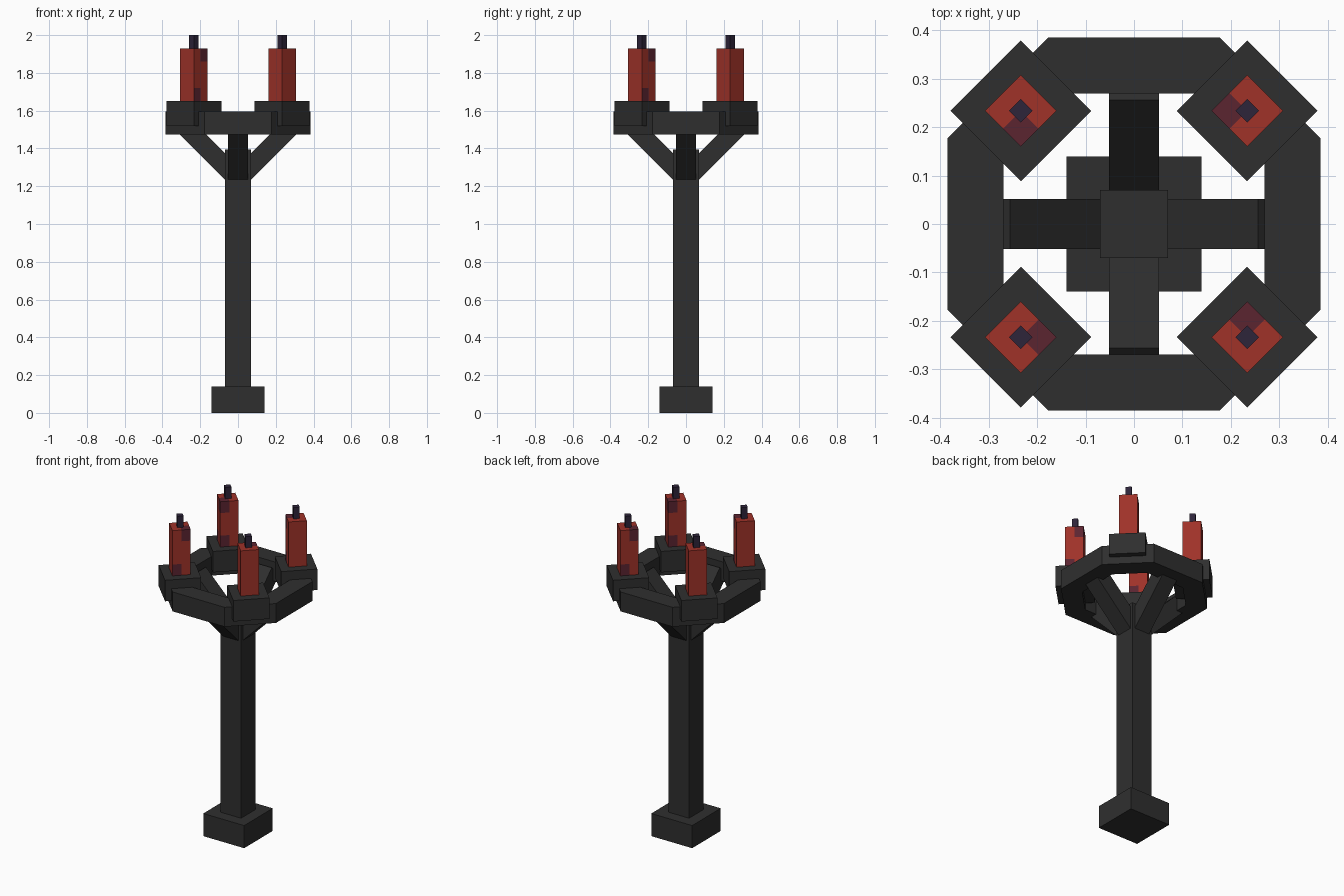
import bpy
import bmesh
import math
from mathutils import Matrix, Vector

cube = bpy.data.objects.get("Cube")
if cube:
    bpy.data.objects.remove(cube, do_unlink=True)


def material(name, rgb):
    mat = bpy.data.materials.new(name)
    mat.use_nodes = True
    color = (*rgb, 1.0)
    mat.diffuse_color = color
    mat.node_tree.nodes["Principled BSDF"].inputs["Base Color"].default_value = color
    return mat


iron = material("dark iron", (0.028, 0.028, 0.028))
wax = material("red wax", (0.35, 0.032, 0.022))
stain = material("dark wax stain", (0.105, 0.018, 0.03))
soot = material("wick purple", (0.027, 0.018, 0.042))


def finish(name, bm, *mats):
    bmesh.ops.recalc_face_normals(bm, faces=bm.faces[:])
    mesh = bpy.data.meshes.new(name)
    bm.to_mesh(mesh)
    bm.free()
    for mat in mats:
        mesh.materials.append(mat)
    obj = bpy.data.objects.new(name, mesh)
    bpy.context.scene.collection.objects.link(obj)
    return obj


def box_mesh(half_x, half_y, z0, z1):
    bm = bmesh.new()
    place = Matrix.Translation((0, 0, (z0 + z1) / 2))
    place = place @ Matrix.Diagonal((2 * half_x, 2 * half_y, z1 - z0, 1))
    bmesh.ops.create_cube(bm, size=1, matrix=place)
    return bm


# Base and post
finish("base", box_mesh(0.14, 0.14, 0, 0.14), iron)
finish("post", box_mesh(0.07, 0.07, 0.14, 1.395), iron)

# Eight-sided ring
def octagon(bm, apothem, half_side, z):
    verts = []
    for k in range(4):
        turn = Matrix.Rotation(k * math.pi / 2, 3, "Z")
        for y in (-half_side, half_side):
            verts.append(bm.verts.new(turn @ Vector((apothem, y, z))))
    return verts


bm = bmesh.new()
loops = [octagon(bm, 0.385, 0.178, 1.475), octagon(bm, 0.385, 0.178, 1.595),
         octagon(bm, 0.27, 0.13, 1.595), octagon(bm, 0.27, 0.13, 1.475)]
for a, b in zip(loops, loops[1:] + loops[:1]):
    for i in range(8):
        j = (i + 1) % 8
        bm.faces.new((a[i], a[j], b[j], b[i]))
finish("ring", bm, iron)


# Candle split into cells so the stained ones can be coloured
def candle_mesh():
    half, z0, z1 = 0.052, 1.65, 1.93
    step = (z1 - z0) / 4
    bm = box_mesh(half, half, z0, z1)
    cuts = [((0, 0, z0 + step * i), (0, 0, 1)) for i in (1, 2, 3)]
    cuts += [((0, 0, 0), (1, 0, 0)), ((0, 0, 0), (0, 1, 0))]
    for co, normal in cuts:
        bmesh.ops.bisect_plane(bm, geom=bm.verts[:] + bm.edges[:] + bm.faces[:],
                               plane_co=co, plane_no=normal)
    bm.normal_update()
    for face in bm.faces:
        c, n = face.calc_center_median(), face.normal
        upper, lower = c.z > z1 - step, c.z < z0 + step
        corner = c.x > 0 and c.y > 0
        if upper and corner:
            face.material_index = 1
        elif lower and (n.x > 0.5 and c.y < 0 or n.y > 0.5 and c.x > 0):
            face.material_index = 1
    return bm


# Four corners, each with a brace, holder, candle and wick
spot = Matrix.Translation((-0.234, -0.234, 0)) @ Matrix.Rotation(-math.pi / 4, 4, "Z")
slope = Matrix.Translation((0.03, 0, 1.265)) @ Matrix.Rotation(math.pi / 4, 4, "Y")
for k, side in enumerate(("front_right", "front_left", "back_left", "back_right")):
    turn = Matrix.Rotation(k * math.pi / 2, 4, "Z")
    finish("brace_" + str(k + 1), box_mesh(0.05, 0.052, -0.05, 0.37), iron).matrix_world = turn @ slope
    finish("holder_" + side, box_mesh(0.103, 0.103, 1.52, 1.65), iron).matrix_world = turn @ spot
    finish("candle_" + side, candle_mesh(), wax, stain).matrix_world = turn @ spot
    finish("wick_" + side, box_mesh(0.0175, 0.0175, 1.93, 2.0), soot).matrix_world = turn @ spot
